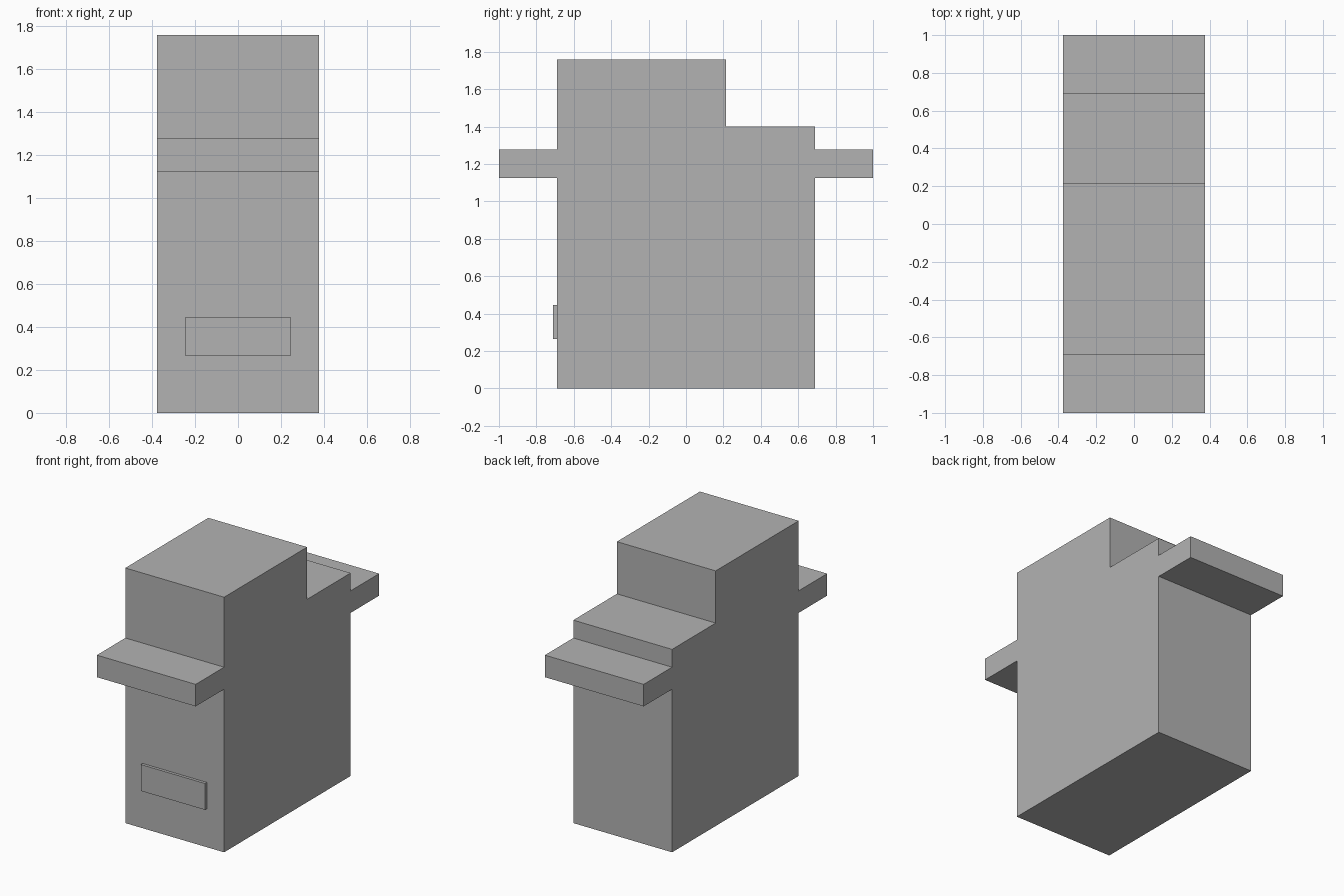
import bpy
import bmesh

# Remove the default cube
cube = bpy.data.objects.get("Cube")
if cube:
    bpy.data.objects.remove(cube, do_unlink=True)

# Single plain grey
GREY = (0.45, 0.45, 0.45, 1.0)
grey = bpy.data.materials.new("plain_grey")
grey.use_nodes = True
grey.diffuse_color = GREY
grey.node_tree.nodes["Principled BSDF"].inputs["Base Color"].default_value = GREY


def extrude_profile(name, profile, half_width):
    """Extrude a closed side outline of (y, z) points across x."""
    bm = bmesh.new()
    face = bm.faces.new([bm.verts.new((-half_width, y, z)) for y, z in profile])
    result = bmesh.ops.extrude_face_region(bm, geom=[face])
    verts = [v for v in result["geom"] if isinstance(v, bmesh.types.BMVert)]
    bmesh.ops.translate(bm, verts=verts, vec=(2 * half_width, 0, 0))
    bmesh.ops.recalc_face_normals(bm, faces=bm.faces)
    mesh = bpy.data.meshes.new(name)
    bm.to_mesh(mesh)
    bm.free()
    mesh.materials.append(grey)
    obj = bpy.data.objects.new(name, mesh)
    bpy.context.collection.objects.link(obj)
    return obj


half_width = 0.377
depth = 0.69                         # half depth of the body
shelf_low, shelf_high = 1.125, 1.277
step_y, step_z, top = 0.215, 1.40, 1.76

# Stepped cabinet with a shelf at the front and the back
extrude_profile("cabinet_body", [
    (-depth, 0), (depth, 0),
    (depth, shelf_low), (1, shelf_low), (1, shelf_high), (depth, shelf_high),
    (depth, step_z), (step_y, step_z), (step_y, top), (-depth, top),
    (-depth, shelf_high), (-1, shelf_high), (-1, shelf_low), (-depth, shelf_low),
], half_width)

# Raised panel low on the front
front = -depth - 0.02
extrude_profile("front_panel", [
    (front, 0.265), (-depth, 0.265), (-depth, 0.447), (front, 0.447),
], 0.245)
